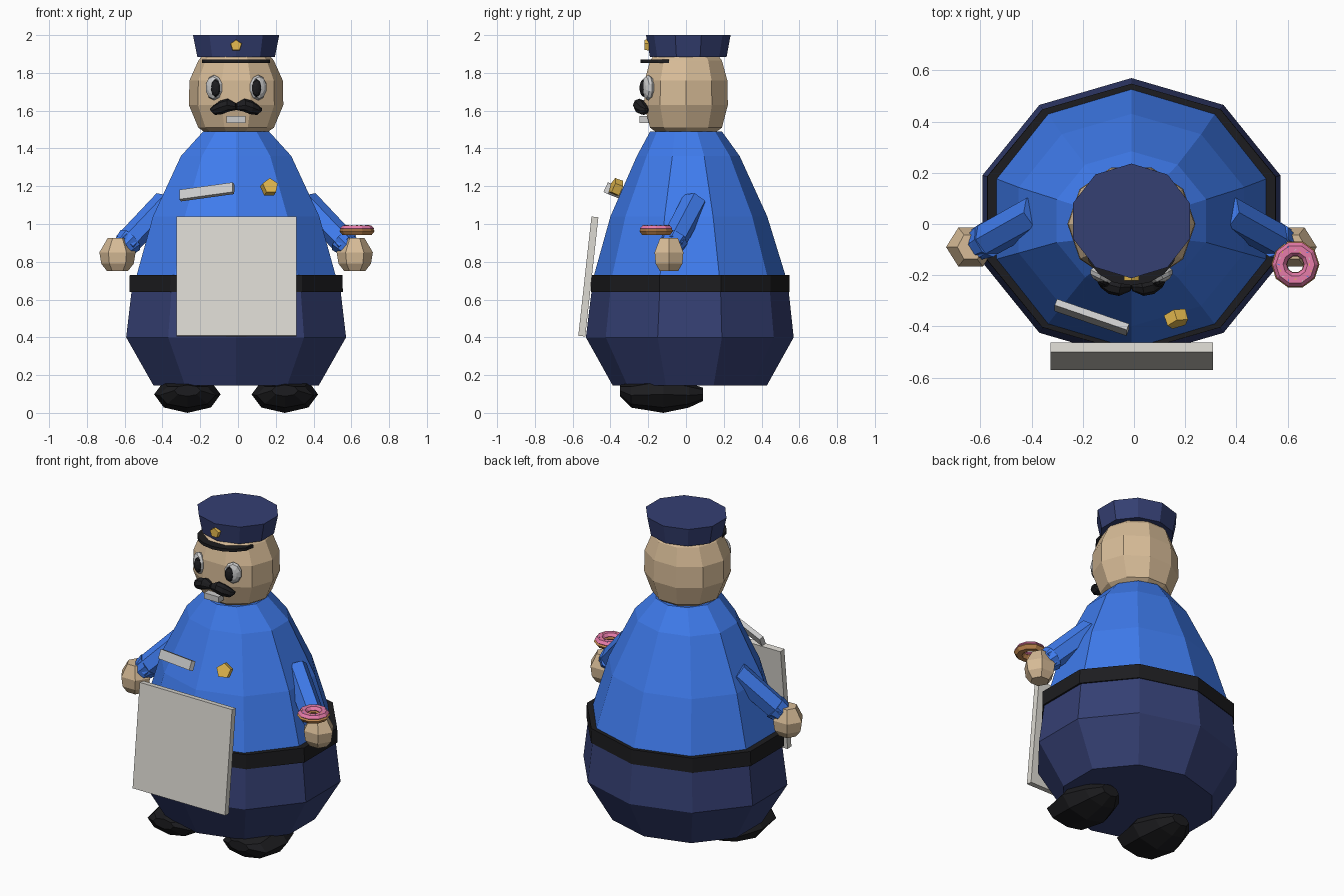
import bpy, bmesh, math, random
from mathutils import Vector, Matrix

if "Cube" in bpy.data.objects:
    bpy.data.objects.remove(bpy.data.objects["Cube"])

COLORS = dict(navy=(.035, .05, .17), blue=(.05, .2, .85), black=(.012, .012, .014),
              skin=(.68, .5, .31), white=(.8, .8, .78), board=(.72, .7, .65),
              gold=(.8, .5, .08), dough=(.55, .25, .08), pink=(.8, .2, .4))
MATS = {}
for key, c in COLORS.items():
    MATS[key] = bpy.data.materials.new(key)
    MATS[key].diffuse_color = (*c, 1)


def finish(name, bm, mat, matrix=Matrix()):
    bmesh.ops.transform(bm, matrix=matrix, verts=bm.verts)
    bmesh.ops.recalc_face_normals(bm, faces=bm.faces)
    me = bpy.data.meshes.new(name)
    bm.to_mesh(me)
    bm.free()
    me.materials.append(MATS[mat])
    ob = bpy.data.objects.new(name, me)
    bpy.context.collection.objects.link(ob)
    return ob


def skin_rings(name, rings, mat, matrix=Matrix()):
    """Bridge equal-sized rings of points and cap both ends."""
    bm = bmesh.new()
    loops = [[bm.verts.new(p) for p in ring] for ring in rings]
    n = len(loops[0])
    for a, b in zip(loops, loops[1:]):
        for i in range(n):
            j = (i + 1) % n
            bm.faces.new((a[i], a[j], b[j], b[i]))
    bm.faces.new(loops[0][::-1])
    bm.faces.new(loops[-1])
    return finish(name, bm, mat, matrix)


def lathe(name, profile, mat, n=10, phase=90, matrix=Matrix()):
    """Profile entries: z, x radius, y radius, y offset."""
    angs = [math.radians(phase + 360 * i / n) for i in range(n)]
    rings = [[(rx * math.cos(a), y + ry * math.sin(a), z) for a in angs]
             for z, rx, ry, y in profile]
    return skin_rings(name, rings, mat, matrix)


def tube(name, path, mat, n=6):
    """Sweep a varying radius along a path of (x, y, z, radius)."""
    pts = [Vector(p[:3]) for p in path]
    d = (pts[-1] - pts[0]).normalized()
    u = d.cross(Vector((0, 1, 0))).normalized()
    v = d.cross(u)
    rings = [[p + q[3] * (u * math.cos(math.tau * i / n) + v * math.sin(math.tau * i / n))
              for i in range(n)] for p, q in zip(pts, path)]
    return skin_rings(name, rings, mat)


def frame(center, u, normal):
    """Local x along u, local z along the outward normal."""
    x = Vector(u).normalized()
    z = Vector(normal)
    z = (z - x * z.dot(x)).normalized()
    m = Matrix((x, z.cross(x), z)).transposed().to_4x4()
    m.translation = Vector(center)
    return m


def box(name, size, mat, matrix):
    bm = bmesh.new()
    bmesh.ops.create_cube(bm, size=1)
    return finish(name, bm, mat, matrix @ Matrix.Diagonal((*size, 1)))


def ball(name, size, mat, matrix, seg=10, rings=6):
    bm = bmesh.new()
    bmesh.ops.create_uvsphere(bm, u_segments=seg, v_segments=rings, radius=1)
    return finish(name, bm, mat, matrix @ Matrix.Diagonal((*size, 1)))


def torus(name, R, r, squash, mat, center, n=10, m=6):
    bm = bmesh.new()
    g = [[bm.verts.new(((R + r * math.cos(b)) * math.cos(a), (R + r * math.cos(b)) * math.sin(a),
                        r * squash * math.sin(b)))
          for b in (math.tau * j / m for j in range(m))] for a in (math.tau * i / n for i in range(n))]
    for i in range(n):
        for j in range(m):
            k, l = (i + 1) % n, (j + 1) % m
            bm.faces.new((g[i][j], g[k][j], g[k][l], g[i][l]))
    return finish(name, bm, mat, Matrix.Translation(center))


CX = -.01
MID = Matrix.Translation((CX, 0, 0))

# Body
lathe("trousers", [(.145, .46, .408, .02), (.4, .612, .55, .02), (.66, .58, .52, .022)], "navy", matrix=MID)
lathe("belt", [(.64, .594, .526, .022), (.73, .592, .526, .022)], "black", matrix=MID)
lathe("shirt", [(.7, .562, .515, .02), (1.04, .463, .415, .015), (1.36, .307, .272, .012),
                (1.49, .183, .19, 0)], "blue", matrix=MID)

# Head and cap
lathe("head", [(1.475, .15, .15, 0), (1.51, .2, .2, 0), (1.63, .25, .233, 0), (1.76, .247, .23, 0),
               (1.865, .2, .2, 0), (1.89, .18, .18, 0)], "skin", phase=0, matrix=MID)
lathe("cap", [(1.885, .216, .203, .012), (2.0, .24, .224, .012)], "navy", matrix=MID)
visor = [(.18 * math.cos(a), -.09 + .15 * math.sin(a)) for a in
         (math.pi + math.pi * i / 8 for i in range(9))]
skin_rings("cap_visor", [[(x, y, z) for x, y in visor] for z in (1.852, 1.87)], "black", MID)
lathe("cap_badge", [(-.012, .032, .032, 0), (.012, .03, .03, 0)], "gold", n=5,
      matrix=frame((CX, -.208, 1.945), (1, 0, 0), (0, -1, 0)))

# Face
for s, side in ((-1, "left"), (1, "right")):
    out = (s * .5, -1, 0)
    ball(side + "_eye", (.05, .067, .03), "white",
         frame((CX + s * .117, -.2, 1.722), (1, s * .5, 0), out))
    ball(side + "_pupil", (.027, .048, .022), "black",
         frame((CX + s * .108, -.223, 1.72), (1, s * .5, 0), out))
    tube(side + "_moustache", [(CX, -.245, 1.622, .018), (CX + s * .04, -.248, 1.63, .034),
                               (CX + s * .08, -.238, 1.617, .036), (CX + s * .115, -.222, 1.603, .026),
                               (CX + s * .135, -.21, 1.605, .008)], "black", 8)
box("teeth", (.1, .05, .036), "white", Matrix.Translation((CX, -.222, 1.553)))

# Arms, hands and feet
for s, side in ((-1, "left"), (1, "right")):
    tube(side + "_sleeve", [(CX + s * .37, .045, 1.115, .07), (CX + s * .585, -.075, .89, .068)], "blue")
    tube(side + "_cuff", [(CX + s * .56, -.06, .915, .074), (CX + s * .6, -.083, .875, .06)], "blue", 8)
    lathe(side + "_hand", [(.75, .055, .055, -.09), (.79, .086, .082, -.09), (.85, .096, .088, -.09),
                           (.925, .052, .055, -.09)], "skin", n=6, phase=0,
          matrix=Matrix.Translation((CX + s * .628, 0, 0)))
    lathe(side + "_shoe", [(-.09, .06, .035, 0), (-.015, .125, .065, -.005), (.12, .176, .098, 0),
                           (.29, .15, .065, -.005), (.35, .07, .03, .02)], "black", n=8,
          matrix=Matrix.Translation((CX + s * .258, 0, .098)) @ Matrix.Rotation(math.pi / 2, 4, 'X'))

# Chest badge, name plate and hanging board
lathe("chest_badge", [(-.025, .046, .046, 0), (.02, .044, .044, 0)], "gold", n=5,
      matrix=frame((.167, -.372, 1.195), (1, .3, 0), (.3, -1, .4)))
box("chest_plate", (.3, .056, .028), "white",
    frame((-.165, -.365, 1.17), (.29, -.1, .04), (-.3, -.85, .4)))
box("board", (.635, .037, .635), "board",
    Matrix.Translation((-.008, -.517, .722)) @ Matrix.Rotation(-.11, 4, 'X'))

# Iced ring with sprinkles
RING = Vector((.63, -.158, .963))
torus("ring_dough", .063, .031, .75, "dough", RING)
torus("ring_icing", .062, .028, .7, "pink", RING + Vector((0, 0, .013)))
random.seed(3)
for i in range(16):
    a = math.tau * i / 16
    r = .062 + random.uniform(-.012, .012)
    m = Matrix.Translation(RING + Vector((r * math.cos(a), r * math.sin(a), .029)))
    box("sprinkle", (.009, .003, .004), ("gold", "white", "blue")[i % 3],
        m @ Matrix.Rotation(random.uniform(0, 3), 4, 'Z'))

for m in bpy.data.materials:
    if m.users and not m.is_grease_pencil:
        m.use_nodes = True
        m.node_tree.nodes["Principled BSDF"].inputs["Base Color"].default_value = m.diffuse_color
